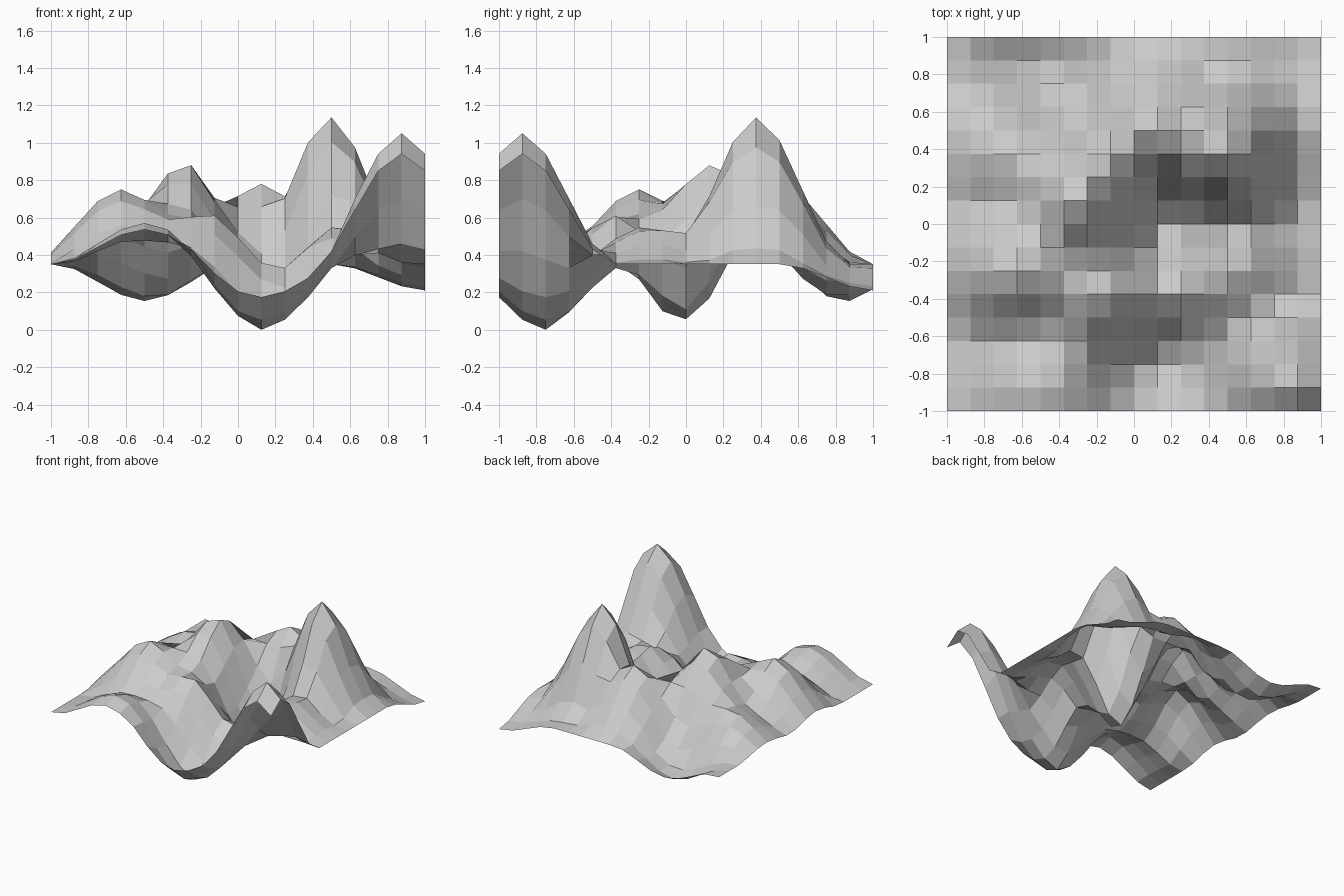
import bpy, bmesh
from math import hypot

if "Cube" in bpy.data.objects:
    bpy.data.objects.remove(bpy.data.objects["Cube"])

BASE = 0.35
BLEND = 1.6  # how softly neighbouring hills merge
# two overlapping back ridges, the taller one wins
RIDGE = [(0.5, 0.375, 0.785, 0.5), (0.125, 0.5, 0.43, 0.5)]
# hills: centre x, centre y, height, radius
HILLS = [
    (0.875, -0.875, 0.70, 0.5), (-0.25, 0.125, 0.57, 0.5),
    (-0.625, -0.25, 0.40, 0.5), (-0.5, -0.875, 0.22, 0.5),
    (-0.14, -0.375, 0.28, 0.48), (0.51, -0.18, 0.22, 0.47),
    (-0.65, 0.40, 0.23, 0.5),
]
# hollows: the same, cut downwards
HOLLOWS = [
    (0.125, -0.75, 0.352, 0.5), (0.125, 0.0, 0.36, 0.5),
    (-0.5, 0.80, 0.21, 0.49), (1.0, 1.0, 0.14, 0.5),
    (0.75, 0.375, 0.08, 0.24),
]


def dab(x, y, d):
    """Smooth falloff around a centre."""
    t = min(1.0, hypot(x - d[0], y - d[1]) / d[3])
    return max(0.0, d[2] * (1 - t * t * (3 - 2 * t)))


def height(x, y):
    ups = [dab(x, y, d) for d in HILLS] + [max(dab(x, y, d) for d in RIDGE)]
    up = sum(u ** BLEND for u in ups) ** (1 / BLEND)
    return BASE + up - sum(dab(x, y, d) for d in HOLLOWS)


# terrain sheet: 16 x 16 flat-shaded grid
bm = bmesh.new()
bmesh.ops.create_grid(bm, x_segments=16, y_segments=16, size=1.0)
for v in bm.verts:
    v.co.z = height(v.co.x, v.co.y)
low = min(v.co.z for v in bm.verts)
for v in bm.verts:
    v.co.z -= low
mesh = bpy.data.meshes.new("terrain")
bm.to_mesh(mesh)
bm.free()
terrain = bpy.data.objects.new("terrain", mesh)
bpy.context.collection.objects.link(terrain)
